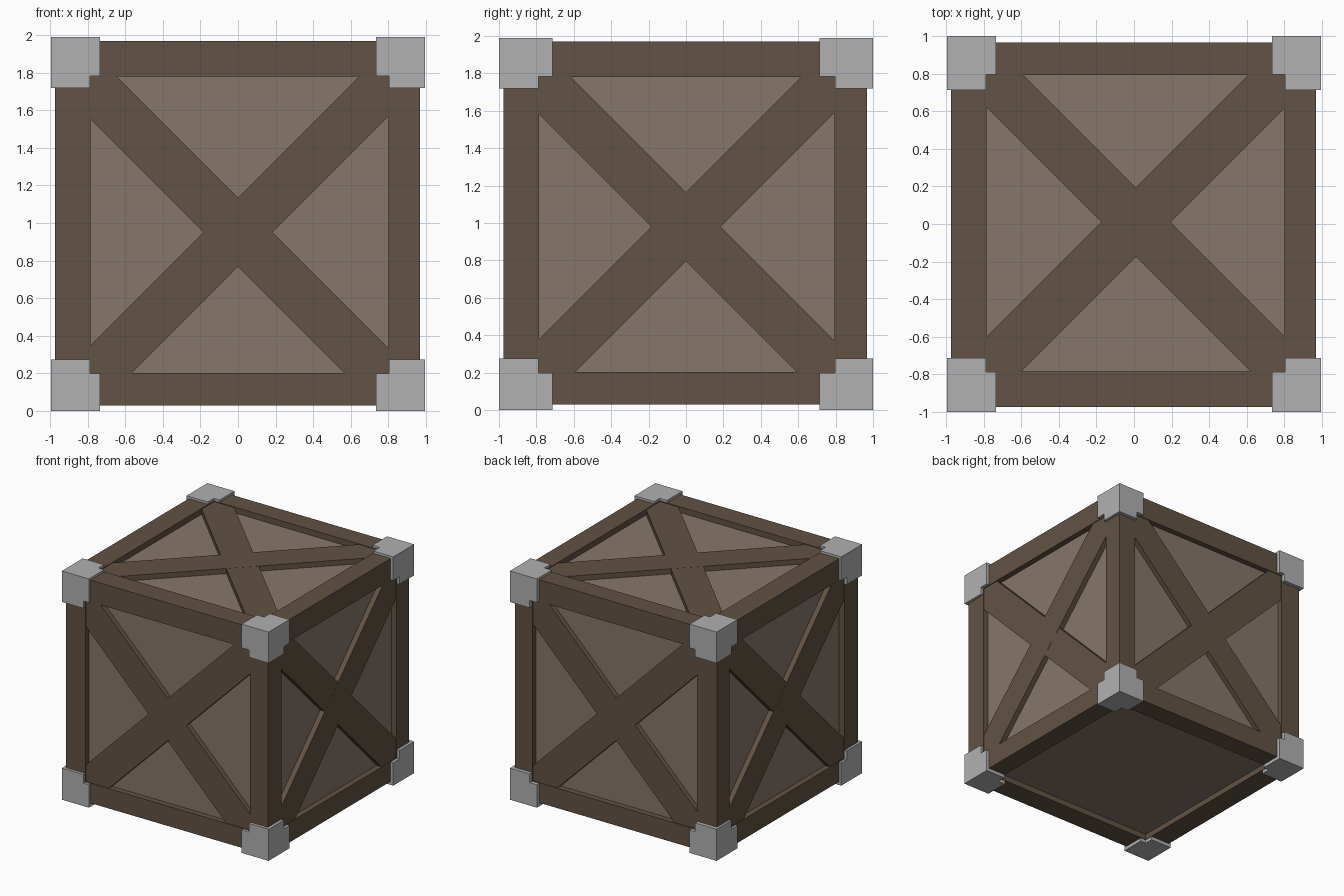
import bpy
import bmesh
import math
from itertools import product
from mathutils import Matrix, Vector

old = bpy.data.objects.get("Cube")
if old:
    bpy.data.objects.remove(old, do_unlink=True)


def make_material(name, rgb):
    mat = bpy.data.materials.new(name)
    mat.use_nodes = True
    color = (*rgb, 1.0)
    mat.diffuse_color = color
    mat.node_tree.nodes["Principled BSDF"].inputs["Base Color"].default_value = color
    return mat


DARK_WOOD = make_material("dark wood", (0.122, 0.085, 0.056))
LIGHT_WOOD = make_material("light wood", (0.238, 0.181, 0.147))
METAL = make_material("grey metal", (0.44, 0.44, 0.44))


def finish(bm, name, mat):
    bmesh.ops.recalc_face_normals(bm, faces=bm.faces)
    mesh = bpy.data.meshes.new(name)
    bm.to_mesh(mesh)
    bm.free()
    mesh.materials.append(mat)
    obj = bpy.data.objects.new(name, mesh)
    bpy.context.collection.objects.link(obj)
    return obj


def box_bmesh(lo, hi):
    lo, hi = Vector(lo), Vector(hi)
    bm = bmesh.new()
    size = Matrix.Diagonal([abs(d) for d in hi - lo]).to_4x4()
    bmesh.ops.create_cube(bm, size=1, matrix=Matrix.Translation((lo + hi) / 2) @ size)
    return bm


# Beam limits on each axis: (outer, inner) on the low side and the high side
BEAMS = (
    ((-0.975, -0.785), (0.97, 0.8)),
    ((-0.975, -0.785), (0.967, 0.793)),
    ((0.03, 0.203), (1.97, 1.78)),
)
# Metal cap limits on each axis: (outer, inner) on each side
CAPS = (
    ((-0.995, -0.735), (0.995, 0.735)),
    ((-1.0, -0.713), (1.0, 0.713)),
    ((0.0, 0.275), (1.99, 1.72)),
)
SIDES = (
    (("right", "left")),
    (("front", "back")),
    (("bottom", "top")),
)
RECESS = 0.05

# Recessed inner panels, as one closed box
finish(box_bmesh([b[0][0] + RECESS for b in BEAMS],
                 [b[1][0] - RECESS for b in BEAMS]), "inner_panels", LIGHT_WOOD)

# Twelve frame beams: full-height posts, with rails fitted between them
for axis in range(3):
    others = [a for a in range(3) if a != axis]
    for sides in product((0, 1), repeat=2):
        lo, hi = [0] * 3, [0] * 3
        end = 0 if axis == 2 else 1
        lo[axis], hi[axis] = BEAMS[axis][0][end], BEAMS[axis][1][end]
        for a, s in zip(others, sides):
            lo[a], hi[a] = BEAMS[a][s]
        kind = "post" if axis == 2 else "rail"
        where = "_".join(SIDES[a][s] for a, s in zip(others, sides))
        finish(box_bmesh(lo, hi), f"{where}_{kind}", DARK_WOOD)

# Corner caps: a core block with an arm along each of the three beams
for corner in product((0, 1), repeat=3):
    outer = [CAPS[a][s][0] for a, s in enumerate(corner)]
    core = [BEAMS[a][s][1] + (0.004 if s else -0.004) for a, s in enumerate(corner)]
    bm = box_bmesh(outer, core)
    bm.normal_update()
    for axis, s in enumerate(corner):
        inward = -1 if s else 1
        face = max(bm.faces, key=lambda f: inward * f.calc_center_median()[axis])
        ext = bmesh.ops.extrude_face_region(bm, geom=[face])
        bmesh.ops.delete(bm, geom=[face], context="FACES_ONLY")
        for v in ext["geom"]:
            if isinstance(v, bmesh.types.BMVert):
                v.co[axis] = CAPS[axis][s][1]
    where = "_".join(SIDES[a][s] for a, s in enumerate(corner))
    finish(bm, f"{where}_cap", METAL)

# Crossed braces on every side except the underside
WIDTH, LENGTH, THICK = 0.26, 2.34, 0.08
CENTRES = (Vector((0, 0, 0.98)), Vector((0, 0, 0.95)), Vector((0.01, 0.01, 0)))
for axis, s in product(range(3), (0, 1)):
    if (axis, s) == (2, 0):
        continue
    sign = 1 if s else -1
    normal = Vector([sign if a == axis else 0 for a in range(3)])
    turn = normal.to_track_quat("Z", "Y").to_matrix().to_4x4()
    for i, angle in enumerate((math.pi / 4, -math.pi / 4)):
        centre = CENTRES[axis].copy()
        centre[axis] = BEAMS[axis][s][0] - sign * (0.005 + 0.001 * i + THICK / 2)
        bm = bmesh.new()
        bmesh.ops.create_cube(
            bm, size=1,
            matrix=Matrix.Translation(centre) @ turn @ Matrix.Rotation(angle, 4, "Z")
            @ Matrix.Diagonal((LENGTH, WIDTH, THICK, 1)))
        finish(bm, f"{SIDES[axis][s]}_brace_{'rising' if i == 0 else 'falling'}", DARK_WOOD)
